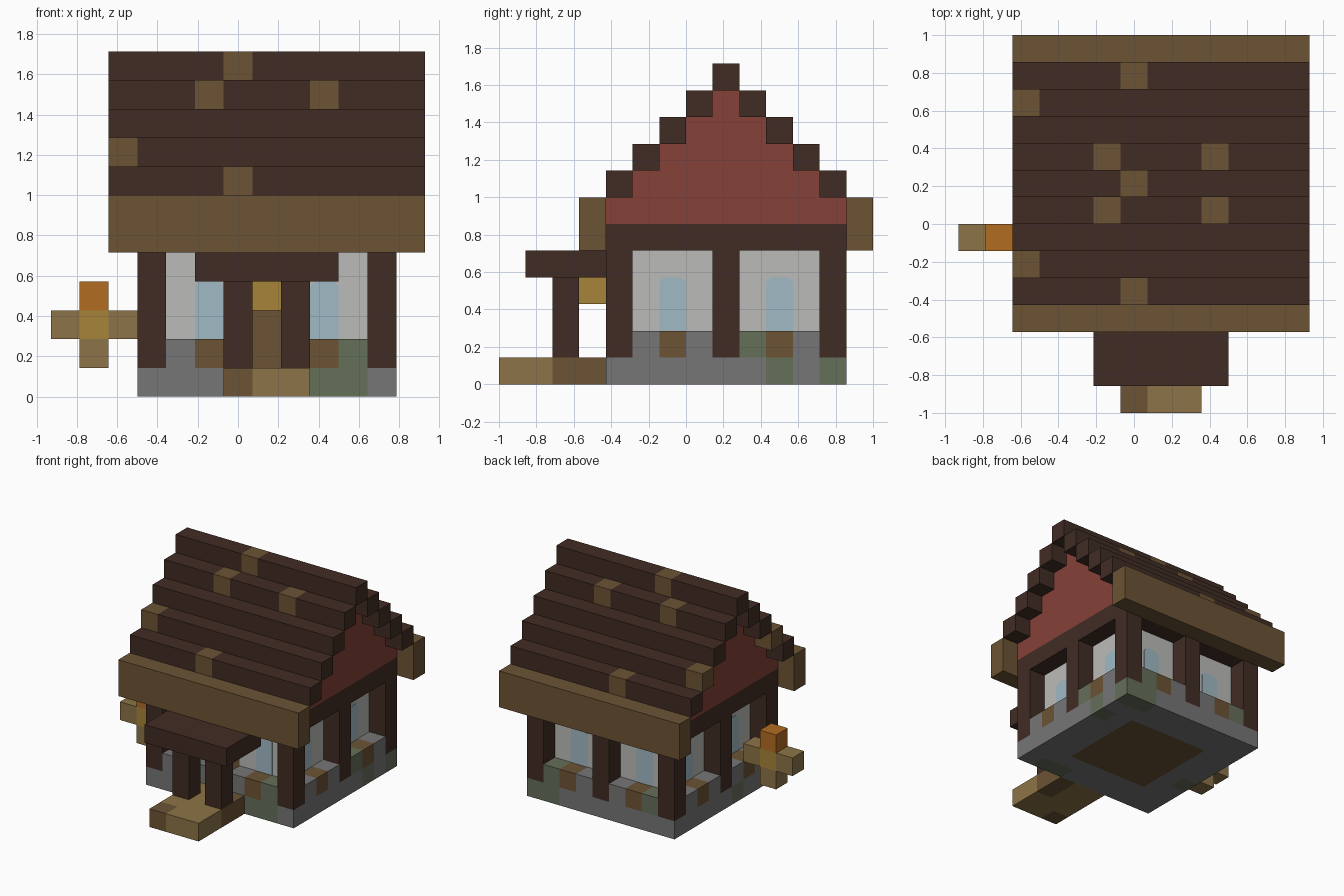
import bpy, bmesh
from mathutils import Vector

if "Cube" in bpy.data.objects:
    bpy.data.objects.remove(bpy.data.objects["Cube"])

U = 1 / 7                            # block size
ORIGIN = Vector((-6.5, -7, 0))       # grid corner, in blocks

# Flat colours, given as sRGB and stored linear
COLOURS = {
    "dark_timber": (65, 44, 36), "brown_wood": (108, 83, 52), "pale_wood": (140, 116, 71),
    "grey_stone": (118, 118, 118), "moss_stone": (101, 110, 89), "white_plaster": (187, 187, 185),
    "window_blue": (160, 186, 196), "brick_red": (133, 65, 55), "lamp_gold": (167, 132, 57),
    "flame_orange": (178, 108, 34),
}


def linear(c):
    c /= 255
    return c / 12.92 if c <= 0.04045 else ((c + 0.055) / 1.055) ** 2.4


MATS = {}
for label, rgb in COLOURS.items():
    MATS[label] = bpy.data.materials.new(label)
    MATS[label].diffuse_color = (*[linear(c) for c in rgb], 1)


def add_object(name, bm, labels):
    me = bpy.data.meshes.new(name)
    bm.to_mesh(me)
    bm.free()
    for label in labels:
        me.materials.append(MATS[label])
    ob = bpy.data.objects.new(name, me)
    bpy.context.collection.objects.link(ob)
    return ob


def blocks(name, cells):
    """Skin a dict {(i, j, k): colour} of unit blocks with its outer faces only."""
    bm = bmesh.new()
    labels = sorted(set(cells.values()))
    for cell, label in cells.items():
        for axis in range(3):
            for sign in (-1, 1):
                near = list(cell)
                near[axis] += sign
                if tuple(near) in cells:
                    continue
                n, a, b = Vector(), Vector(), Vector()
                n[axis] = sign / 2
                a[(axis + 1) % 3] = 0.5
                b[(axis + 2) % 3] = 0.5 * sign
                mid = Vector(cell) + Vector((0.5, 0.5, 0.5)) + n + ORIGIN
                quad = [mid - a - b, mid + a - b, mid + a + b, mid - a + b]
                face = bm.faces.new([bm.verts.new(p * U) for p in quad])
                face.material_index = labels.index(label)
    bmesh.ops.remove_doubles(bm, verts=bm.verts, dist=1e-4)
    bmesh.ops.dissolve_limit(bm, angle_limit=0.01, verts=bm.verts, edges=bm.edges,
                             delimit={'MATERIAL'})
    return add_object(name, bm, labels)


def box(i, j, k, label):
    """Cells of a box from half-open ranges."""
    return {(x, y, z): label for x in range(*i) for y in range(*j) for z in range(*k)}


def ring(lo_i, hi_i, lo_j, hi_j, k, label):
    return {c: label for c in box((lo_i, hi_i), (lo_j, hi_j), k, label)
            if c[0] in (lo_i, hi_i - 1) or c[1] in (lo_j, hi_j - 1)}


# Posts: corners plus the middle of the sides and back
post_spots = [(i, j) for i in (3, 7, 11) for j in (4, 8, 12) if (i, j) not in ((7, 8), (7, 4))]
for i, j in post_spots:
    blocks("wall_post", box((i, i + 1), (j, j + 1), (1, 5), "dark_timber"))

# Stone base with timber floor underneath and a ledge around the walls
base = box((3, 12), (4, 13), (0, 1), "grey_stone")
base.update(box((5, 10), (6, 11), (0, 1), "brown_wood"))
ledge = ring(3, 12, 4, 13, (1, 2), "grey_stone")
base.update({c: m for c, m in ledge.items() if c[:2] not in post_spots and c[:2] != (7, 4)})
for c in ((9, 4, 0), (10, 4, 0), (10, 4, 1), (11, 10, 0), (11, 12, 0), (10, 12, 0),
          (10, 12, 1), (4, 12, 1), (11, 9, 1), (3, 7, 0)):
    base[c] = "moss_stone"
for i in (5, 9):                     # sills below the windows
    base[(i, 4, 1)] = base[(i, 12, 1)] = "brown_wood"
for j in (6, 10):
    base[(3, j, 1)] = base[(11, j, 1)] = "brown_wood"
blocks("stone_base", base)

# Recessed walls with the door set in the front
walls = ring(4, 11, 5, 12, (1, 5), "white_plaster")
walls.update(box((7, 8), (5, 6), (1, 4), "brown_wood"))
blocks("walls_and_door", walls)


# Window plates with clipped upper corners
def window(i, j, out):
    bm = bmesh.new()
    side = Vector((-out[1], out[0], 0))
    foot = (Vector((i + 0.5, j + 0.5, 2)) + ORIGIN) * U + Vector(out) * (U / 2 + 0.003)
    h, r = U / 2, 0.025
    outline = [(-h, 0), (h, 0), (h, 2 * U - r), (h - r, 2 * U), (r - h, 2 * U), (-h, 2 * U - r)]
    face = bm.faces.new([bm.verts.new(foot + side * s + Vector((0, 0, z))) for s, z in outline])
    ext = bmesh.ops.extrude_face_region(bm, geom=[face])
    bmesh.ops.translate(bm, vec=Vector(out) * -0.006,
                        verts=[v for v in ext["geom"] if isinstance(v, bmesh.types.BMVert)])
    bmesh.ops.recalc_face_normals(bm, faces=bm.faces)
    add_object("window", bm, ["window_blue"])


for i in (5, 9):
    window(i, 5, (0, -1, 0))
    window(i, 11, (0, 1, 0))
for j in (6, 10):
    window(4, j, (-1, 0, 0))
    window(10, j, (1, 0, 0))

# Beam around the top of the walls
blocks("wall_beam", ring(3, 12, 4, 13, (5, 6), "dark_timber"))

# Stepped gable ends
for i in (3, 11):
    gable = {}
    for s in range(5):
        gable.update(box((i, i + 1), (4 + s, 13 - s), (6 + s, 7 + s), "brick_red"))
    blocks("gable", gable)

# Eaves boards
for j in (3, 13):
    blocks("eaves", box((2, 13), (j, j + 1), (5, 7), "brown_wood"))

# Stepped roof courses with odd lighter shingles, the same on both slopes
light = {0: (6,), 1: (2,), 2: (), 3: (5, 9), 4: (6,)}
for s, patches in enumerate(((6,), (2,), (), (5, 9), (6,))):
    for j in {4 + s, 12 - s}:
        course = box((2, 13), (j, j + 1), (7 + s, 8 + s), "dark_timber")
        for i in patches:
            course[(i, j, 7 + s)] = "brown_wood"
        blocks("roof_course", course)

# Porch: deck, posts, canopy and hanging lantern
deck = box((6, 9), (0, 4), (0, 1), "pale_wood")
for c in ((6, 0, 0), (8, 2, 0), (8, 3, 0)):
    deck[c] = "brown_wood"
blocks("porch_deck", deck)
for i in (6, 8):
    blocks("porch_post", box((i, i + 1), (2, 3), (1, 4), "dark_timber"))
blocks("porch_canopy", box((5, 10), (1, 4), (4, 5), "dark_timber"))
blocks("porch_lantern", {(7, 3, 3): "lamp_gold"})

# Side torch on a wooden bracket
torch = box((0, 3), (6, 7), (2, 3), "pale_wood")
torch.update({(1, 6, 1): "pale_wood", (1, 6, 2): "lamp_gold", (1, 6, 3): "flame_orange"})
blocks("side_torch", torch)

for m in bpy.data.materials:
    if m.users and not m.is_grease_pencil:
        m.use_nodes = True
        m.node_tree.nodes["Principled BSDF"].inputs["Base Color"].default_value = m.diffuse_color
